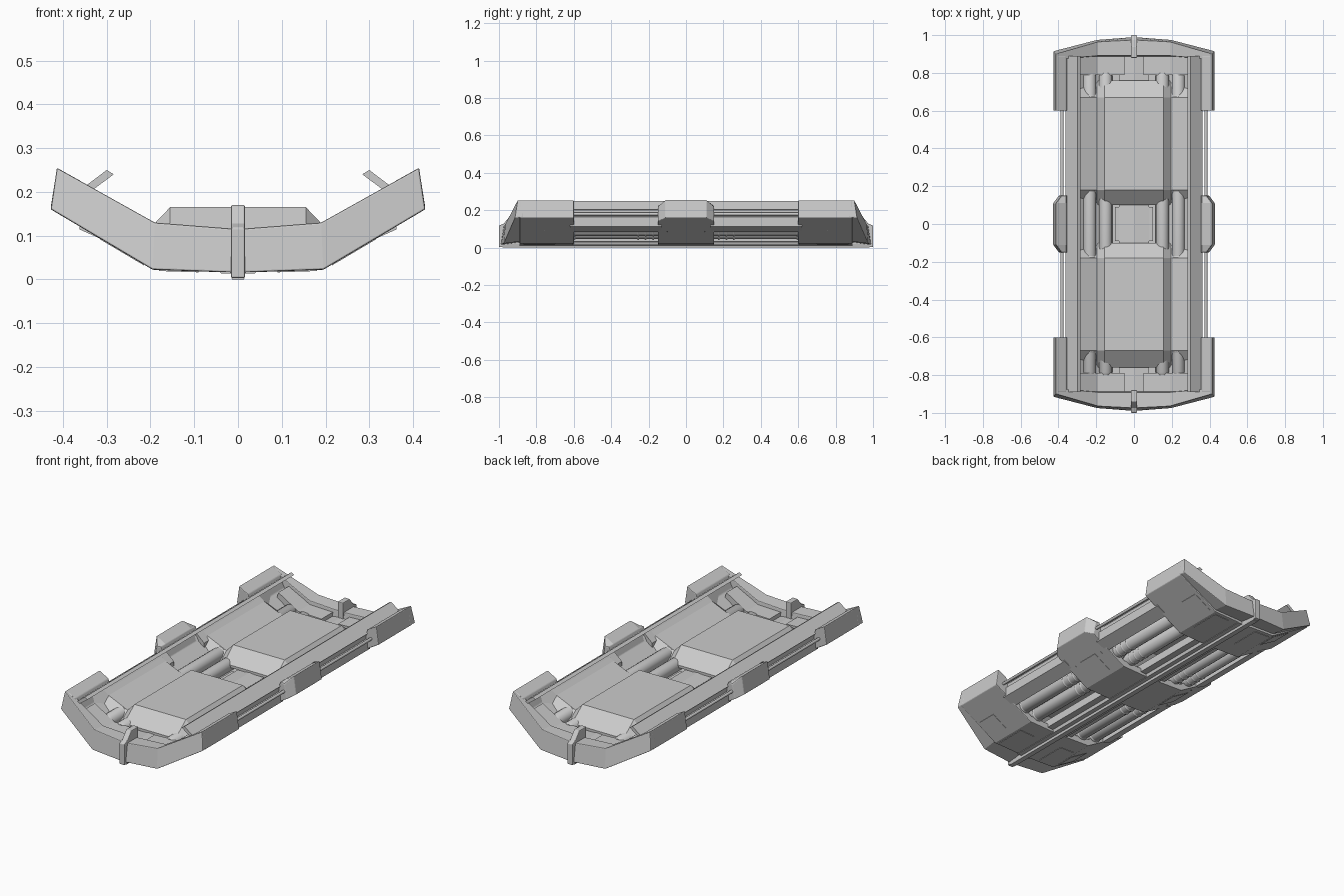
import bpy, bmesh, math

if "Cube" in bpy.data.objects:
    bpy.data.objects.remove(bpy.data.objects["Cube"])

def finish(name, bm, mirror_y=False, mirror_x=True, bevel=0):
    bmesh.ops.recalc_face_normals(bm, faces=bm.faces)
    me = bpy.data.meshes.new(name)
    bm.to_mesh(me)
    bm.free()
    ob = bpy.data.objects.new(name, me)
    bpy.context.collection.objects.link(ob)
    if mirror_x or mirror_y:
        m = ob.modifiers.new("Mirror", 'MIRROR')
        m.use_axis = (mirror_x, mirror_y, False)
        m.merge_threshold = 0.0005
    if bevel:
        b = ob.modifiers.new("Bevel", 'BEVEL')
        b.width = bevel
        b.segments = 2
        b.limit_method = 'ANGLE'
    return ob

def loft(name, rings, **kw):
    """Skin closed rings of points, leaving the x = 0 seam open."""
    bm = bmesh.new()
    vs = [[bm.verts.new(p) for p in r] for r in rings]
    n = len(rings[0])
    def face(f):
        if any(abs(v.co.x) > 1e-6 for v in f):
            bm.faces.new(f)
    for a, b in zip(vs, vs[1:]):
        for i in range(n):
            j = (i + 1) % n
            face([a[i], a[j], b[j], b[i]])
    face(vs[0])
    face(vs[-1])
    return finish(name, bm, **kw)

def prism(name, profile, y0, y1, **kw):
    return loft(name, [[(x, y, z) for x, z in profile] for y in (y0, y1)], **kw)

# End caps: sloped end wall swept across the hull, plus a V-shaped tray behind it
wall = [
    (0, 0, [(-.99, .015), (-.975, .115), (-.89, .115), (-.88, .03)]),
    (.195, .19, [(-.975, .022), (-.965, .13), (-.89, .125), (-.88, .035)]),
    (.428, .414, [(-.915, .16), (-.90, .255), (-.87, .253), (-.87, .165)]),
]
rings = [[(xb, *s[0]), (xt, *s[1]), (xt, *s[2]), (xb, *s[3])] for xb, xt, s in wall]
loft("end_wall", rings, mirror_y=True, bevel=.004)
cap = [(0, .015), (.195, .022), (.428, .16), (.414, .255), (.36, .225),
       (.335, .16), (.19, .058), (0, .05)]
prism("end_tray", cap, -.89, -.60, mirror_y=True, bevel=.004)
prism("end_floor_panel", [(.05, .05), (.05, .1), (.19, .105), (.31, .175), (.32, .14), (.19, .05)],
      -.89, -.79, mirror_y=True)

# Middle cap with chamfered outer corners, slid in along the hull slope
def inset(p, d):
    return [(x - d, z - d * (1.2 if z > .2 else .59)) if x > .40 else (x, z) for x, z in p]
loft("middle_cap", [[(x, y, z) for x, z in inset(cap, d)]
     for y, d in ((-.15, .03), (-.11, 0), (.11, 0), (.15, .03))], bevel=.003)
prism("middle_floor_panel", [(.05, .05), (.05, .07), (.10, .07), (.10, .05)], -.09, .09)

# Raised covers over the tubes, with sloped ends
cover_top = [(0, .165), (.155, .165), (.196, .122), (.31, .172), (.355, .205)]
def cover_ring(y, drop):
    d = lambda x: drop if x < .32 else 0
    top = [(x, y, z - d(x)) for x, z in cover_top]
    return top + [(x, y, z - .014) for x, y, z in reversed(top)]
loft("tube_cover", [cover_ring(y, d) for y, d in ((.10, .07), (.18, 0), (.67, 0), (.76, .07))],
     mirror_y=True)

# Side beams, inward flanges and rods
prism("side_beam", [(.295, .084), (.362, .114), (.362, .165), (.35, .17), (.355, .205),
                    (.34, .195), (.295, .155)], .13, .62, mirror_y=True)
prism("side_flange", [(.30, .25), (.284, .24), (.342, .197), (.362, .203)], -.89, .89)

def cylinder(name, x, z, r, y0, y1, seg=16, **kw):
    bm = bmesh.new()
    steps = [(y0, r * .75), (y0 + .015, r), (y1 - .015, r), (y1, r * .75)]
    vs = [[bm.verts.new((x + q * math.cos(2 * math.pi * i / seg), y,
                         z + q * math.sin(2 * math.pi * i / seg))) for i in range(seg)]
          for y, q in steps]
    for a, b in zip(vs, vs[1:]):
        for i in range(seg):
            j = (i + 1) % seg
            bm.faces.new([a[i], a[j], b[j], b[i]])
    bm.faces.new(vs[0])
    bm.faces.new(vs[-1])
    for f in bm.faces:
        f.smooth = len(f.verts) == 4
    return finish(name, bm, **kw)

cylinder("side_rod", .381, .18, .008, -.62, .62, seg=8)

# Long tubes with ribbed collars
for i, (x, z) in enumerate([(.15, .08), (.235, .097)]):
    cylinder(f"tube_{i}", x, z, .035, -.80, .80)
    for k, y in enumerate((.16, .20, .24, .58, .62, .66)):
        cylinder(f"tube_{i}_collar_{k}", x, z, .038, y, y + .032, mirror_y=True)

# Stepped spine, keel strip and end clips
prism("spine", [(0, .012), (.04, .014), (.045, .03), (.08, .032), (.08, .075), (0, .085)], -.89, .89)
prism("keel_strip", [(0, 0), (.014, 0), (.018, .02), (0, .02)], -.98, .98)
clip = [(-1, .003), (-1, .118), (-.975, .128), (-.94, .17), (-.88, .17), (-.88, .003)]
loft("end_clip", [[(x, y, z) for y, z in clip] for x in (-.016, .016)],
     mirror_x=False, mirror_y=True, bevel=.004)

# Underside access panels on the sloped faces of the caps
def under(x):
    return .022 + (x - .195) * .138 / .233
panel = [(x, under(x) + d) for x, d in ((.215, .01), (.215, -.002), (.315, -.002), (.315, .01))]
prism("middle_access_panel", panel, -.06, .06)
prism("end_access_panel", panel, .76, .87, mirror_y=True)
prism("end_lower_panel", [(.09, .03), (.09, .016), (.18, .019), (.18, .03)], .70, .87, mirror_y=True)
